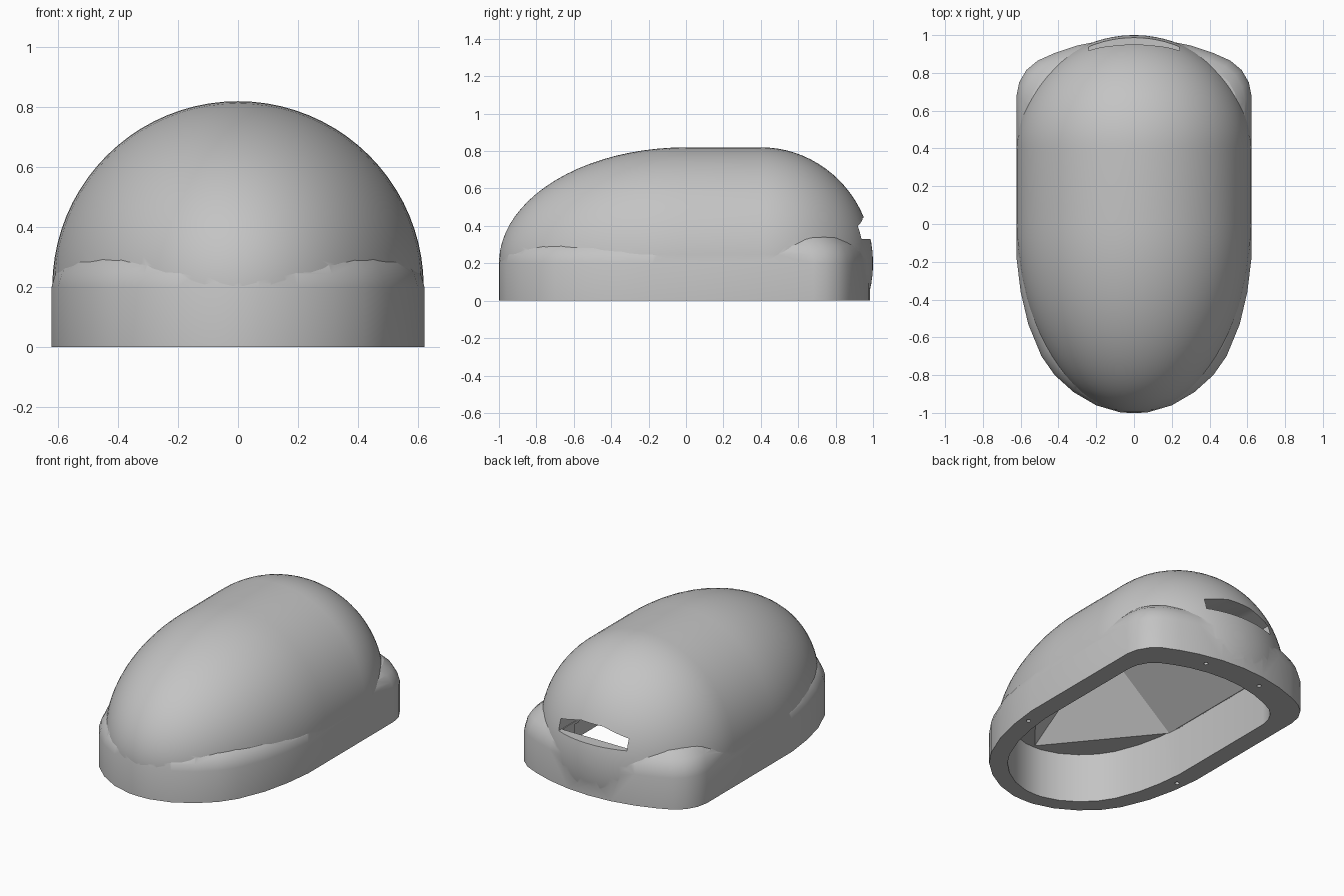
import bpy, bmesh, math

if "Cube" in bpy.data.objects:
    bpy.data.objects.remove(bpy.data.objects["Cube"])

grey = bpy.data.materials.new("plain grey")
grey.use_nodes = True
COLOUR = (0.55, 0.55, 0.55, 1)
grey.diffuse_color = COLOUR
grey.node_tree.nodes["Principled BSDF"].inputs["Base Color"].default_value = COLOUR


def make_object(name, bm):
    bmesh.ops.recalc_face_normals(bm, faces=bm.faces)
    mesh = bpy.data.meshes.new(name)
    bm.to_mesh(mesh)
    bm.free()
    mesh.materials.append(grey)
    ob = bpy.data.objects.new(name, mesh)
    bpy.context.collection.objects.link(ob)
    return ob


def loft(rings):
    """Skin a stack of equal closed rings and cap both ends."""
    bm = bmesh.new()
    loops = [[bm.verts.new(p) for p in ring] for ring in rings]
    n = len(loops[0])
    for a, b in zip(loops, loops[1:]):
        for i in range(n):
            j = (i + 1) % n
            bm.faces.new((a[i], a[j], b[j], b[i]))
    bm.faces.new(loops[0])
    bm.faces.new(loops[-1])
    return bm


def hull(points):
    bm = bmesh.new()
    for p in points:
        bm.verts.new(p)
    bmesh.ops.convex_hull(bm, input=bm.verts)
    return bm


def combine(target, cutter, operation):
    mod = target.modifiers.new(operation.title(), 'BOOLEAN')
    mod.operation, mod.solver, mod.object = operation, 'EXACT', cutter
    bpy.context.view_layer.objects.active = target
    bpy.ops.object.modifier_apply(modifier=mod.name)
    bpy.data.objects.remove(cutter)


# Plan outline: half from front to back, then mirrored
half = [(0, -1.001), (.07, -.998), (.2, -.96), (.32, -.89), (.42, -.80), (.49, -.70),
        (.56, -.53), (.60, -.36), (.622, -.18), (.622, .68), (.608, .75),
        (.57, .815), (.51, .865), (.42, .905), (.30, .945), (.15, .975), (0, .985)]
outline = half + [(-x, y) for x, y in half[-2:0:-1]]


def shoulder_ring(inset, rise):
    """Outline drawn inwards; the shoulder is lower at the front."""
    return [(x * (1 - inset / .622), y * (1 - inset / .99), .2 + rise * (.85 if y < 0 else 1))
            for x, y in outline]


# Base with rounded shoulders
floor_ring = [(x, y, 0) for x, y in outline]
shell = make_object("shell", loft([floor_ring] + [shoulder_ring(i, h) for i, h in (
    (0, 0), (.012, .05), (.035, .095), (.075, .135), (.13, .155), (.25, .165))]))

# Dome: long front ellipsoid, straight middle, short back ellipsoid
R, STEPS, SIDES = .62, 20, 80
angles = [math.radians(1.5 + 88.5 * k / STEPS) for k in range(STEPS + 1)]
sections = [(-math.cos(a), R * math.sin(a)) for a in angles]
sections += [(.4 + .6 * math.cos(a), R * math.sin(a)) for a in reversed(angles)]
dome_bm = loft([[(r * math.cos(math.tau * i / SIDES), y, .2 + r * math.sin(math.tau * i / SIDES))
                 for i in range(SIDES)] for y, r in sections])
bmesh.ops.bisect_plane(dome_bm, geom=dome_bm.verts[:] + dome_bm.edges[:] + dome_bm.faces[:],
                       plane_co=(0, 0, .021), plane_no=(0, 0, -1), clear_outer=True)
bmesh.ops.holes_fill(dome_bm, edges=[e for e in dome_bm.edges if e.is_boundary])
combine(shell, make_object("dome", dome_bm), 'UNION')

# Inner cavity: straight walls, then a faceted hipped ceiling
cavity = loft([[(x * .81, y * .87 - .035, z) for x, y in outline] for z in (-.1, .312)])
combine(shell, make_object("cavity", cavity), 'DIFFERENCE')
roof = [(0, -.895, .309), (0, .86, .309), (0, -.28, .72), (0, .45, .72)]
roof += [(s * .504, y, .309) for s in (-1, 1) for y in (-.28, .62)]
combine(shell, make_object("ceiling", hull(roof)), 'DIFFERENCE')

# Slot through the back, arched on top
slot = hull([(s * x, y, z) for s in (-1, 1) for y in (.66, 1.1) for x, z in (
    (.24, .33), (.24, .4), (.08, .445))])
combine(shell, make_object("slot", slot), 'DIFFERENCE')

# Opening behind the slot's lip, falling into the cavity
throat = hull([(s * .235, y, z) for s in (-1, 1) for y, z in (
    (.7, .35), (.91, .35), (.91, .31), (.8, .2), (.7, .2))])
combine(shell, make_object("throat", throat), 'DIFFERENCE')

# Screw holes in the bottom rim
for x, y in ((.2, .885), (-.2, .885), (.56, -.28), (-.56, -.28)):
    hole = loft([[(x + .013 * math.cos(math.tau * i / 12), y + .013 * math.sin(math.tau * i / 12), z)
                  for i in range(12)] for z in (-.05, .12)])
    combine(shell, make_object("screw_hole", hole), 'DIFFERENCE')

# Smooth shading with sharp edges kept
bpy.ops.object.select_all(action='DESELECT')
shell.select_set(True)
bpy.context.view_layer.objects.active = shell
bpy.ops.object.shade_smooth_by_angle(angle=math.radians(22))
